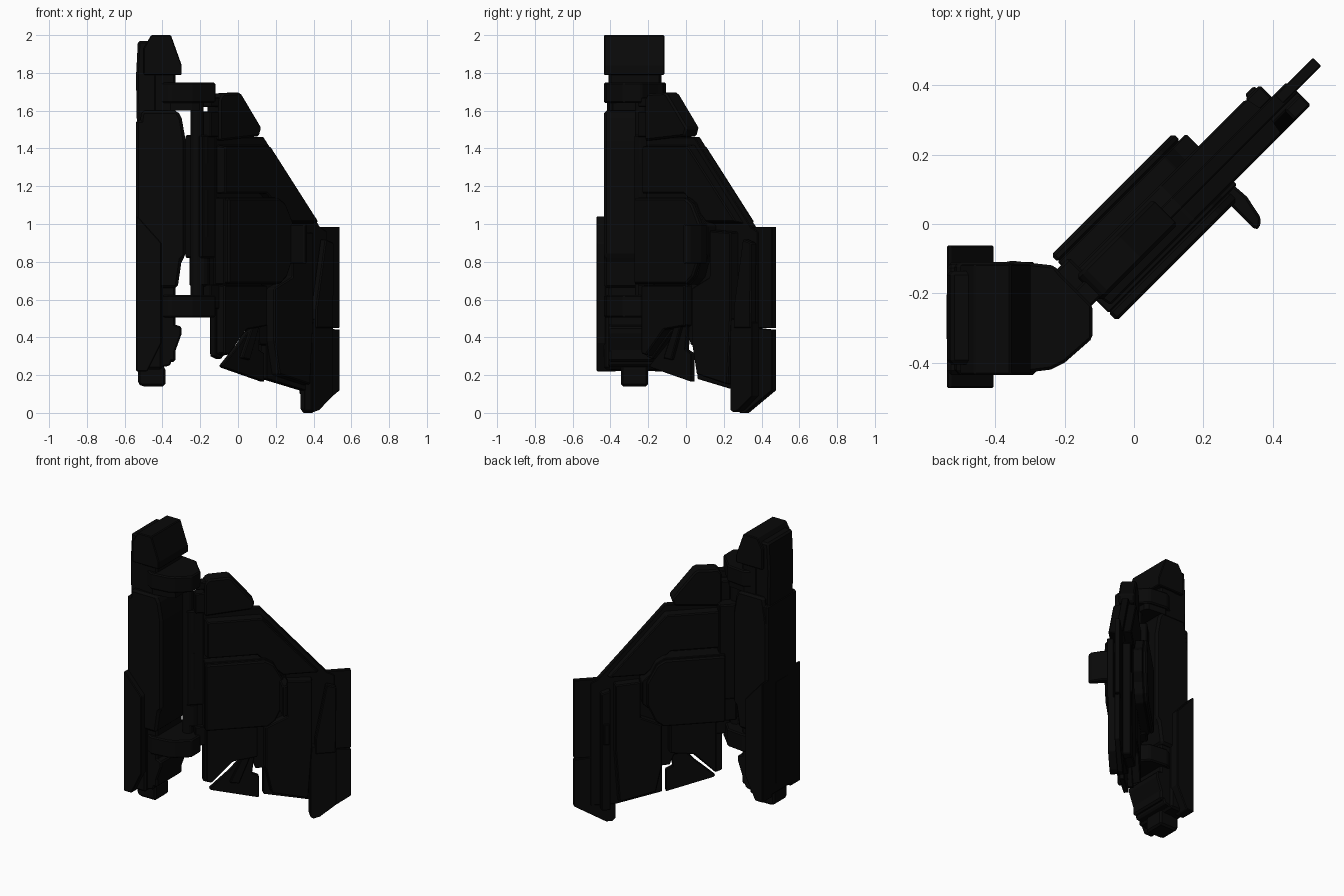
import bpy, bmesh, math
from mathutils import Matrix, Vector

K = math.sqrt(0.5)


def material(name, v):
    m = bpy.data.materials.new(name)
    m.diffuse_color = (v, v, v, 1)
    return m


BLACK = material("matte black", 0.0025)


def frame(a, b, c):
    return Matrix((a, b, c)).transposed().to_4x4()


WING = frame((K, K, 0), (0, 0, 1), (K, -K, 0))    # span, height, thickness
WPLAN = frame((K, K, 0), (K, -K, 0), (0, 0, 1))   # span, thickness, height
SIDE = frame((1, 0, 0), (0, 0, 1), (0, -1, 0))    # x, height, depth toward front
PLAN = Matrix.Identity(4)                         # x, y, height


def prism(name, pts, lo, hi, fr, bevel=0.006, inset=0.0):
    """Extrude an outline from lo to hi in a frame; inset shrinks the hi cap."""
    bm = bmesh.new()
    cx = (min(p[0] for p in pts) + max(p[0] for p in pts)) / 2
    cy = (min(p[1] for p in pts) + max(p[1] for p in pts)) / 2
    sx = 1 - inset / (max(p[0] for p in pts) - cx)
    sy = 1 - inset / (max(p[1] for p in pts) - cy)
    a = [bm.verts.new(fr @ Vector((x, y, lo))) for x, y in pts]
    b = [bm.verts.new(fr @ Vector((cx + (x - cx) * sx, cy + (y - cy) * sy, hi))) for x, y in pts]
    bm.faces.new(a)
    bm.faces.new(b)
    for i in range(len(pts)):
        j = (i + 1) % len(pts)
        bm.faces.new((a[i], a[j], b[j], b[i]))
    bmesh.ops.recalc_face_normals(bm, faces=bm.faces)
    me = bpy.data.meshes.new(name)
    bm.to_mesh(me)
    bm.free()
    me.materials.append(BLACK)
    ob = bpy.data.objects.new(name, me)
    bpy.context.collection.objects.link(ob)
    if bevel:
        mod = ob.modifiers.new("edge", 'BEVEL')
        mod.width = bevel
        mod.segments = 1
        mod.limit_method = 'ANGLE'
    return ob


def rect(x0, x1, y0, y1):
    return [(x0, y0), (x1, y0), (x1, y1), (x0, y1)]


def tube(name, x, y, r, z0, z1):
    pts = [(x + r * math.cos(i * math.tau / 16), y + r * math.sin(i * math.tau / 16)) for i in range(16)]
    return prism(name, pts, z0, z1, PLAN, 0)


# Column: rear spine, core and bulged housing
prism("column_spine", rect(-.54, -.40, .23, 1.55), .115, .435, SIDE, .012)
prism("upper_spine", [(-.535, 1.5), (-.40, 1.5), (-.40, 1.79), (-.44, 1.97), (-.53, 1.97), (-.54, 1.78)],
      .135, .405, SIDE, .012)
prism("column_core", rect(-.45, -.33, .27, 1.82), .13, .41, SIDE, .012)
prism("column_housing", [(-.53, .66), (-.32, .66), (-.298, .81), (-.277, .83), (-.277, 1.44), (-.298, 1.56), (-.32, 1.6),
                         (-.51, 1.6), (-.54, 1.4), (-.54, .7)], .11, .435, SIDE, .02)
prism("column_cap", [(-.50, 1.79), (-.298, 1.79), (-.298, 1.84), (-.355, 2.0), (-.46, 2.0), (-.50, 1.93)],
      .115, .435, SIDE, .005)
prism("column_foot", [(-.52, .22), (-.36, .25), (-.298, .42), (-.298, .455), (-.34, .47), (-.52, .47)],
      .13, .41, SIDE, .008)
prism("tail_nozzle", [(-.53, .155), (-.51, .14), (-.385, .14), (-.385, .23), (-.40, .26), (-.53, .26)],
      .20, .345, SIDE, .012)

# Wide side panels wrapping the lower spine
for s in (-1, 1):
    ys = sorted((.2675 + s * .10, .2675 + s * .206))
    prism("column_side_panel", [(-.54, .22), (-.48, .22), (-.405, .37), (-.405, .9), (-.53, 1.04), (-.54, 1.04)],
          ys[0], ys[1], SIDE, .006)
prism("back_strip", rect(-.541, -.50, .3, 1.0), .20, .335, SIDE, .004)

# Hinge brackets, pin and knuckles
ARM = [(-.42, -.40), (-.42, -.14), (-.36, -.105), (-.23, -.12), (-.21, -.145), (-.12, -.235),
       (-.12, -.33), (-.20, -.40), (-.24, -.42), (-.36, -.435)]
for name, z0, z1 in (("upper_bracket", 1.64, 1.75), ("lower_bracket", .505, .625)):
    prism(name, ARM, z0, z1, PLAN, .008)
prism("upper_bracket_lip", [(x * .95 - .015, y * .9 - .027) for x, y in ARM if x < -.15], 1.6, 1.645, PLAN, 0)
tube("hinge_pin", -.217, -.235, .035, .6, 1.66)
prism("hinge_spine", rect(-.335, -.20, .82, 1.47), -.065, .06, WING, .008)
prism("hinge_spine_foot", rect(-.31, -.20, .67, .83), -.06, .05, WING, .008)
for z0, z1 in ((.68, .82), (.93, 1.18), (1.32, 1.46)):
    tube("hinge_knuckle", -.20, -.215, .052, z0, z1)
for z0, z1 in ((1.46, 1.595), (1.62, 1.67), (.55, .68)):
    prism("hinge_post", rect(-.285, -.16, z0, z1), .015, .08, WING)

# Wing core plate with the full outline
prism("wing_core", [(-.233, .30), (-.19, .285), (-.04, .43), (.07, .43), (.10, .36), (.148, .36), (.148, .18),
                    (.44, .118), (.60, .12), (.60, .96), (.55, .985), (.128, 1.46), (.075, 1.46), (-.233, 1.46)],
      .022, .066, WING, .004)
prism("wing_shoulder", [(-.225, 1.44), (.075, 1.465), (.092, 1.51), (-.055, 1.685), (-.075, 1.695), (-.20, 1.69), (-.225, 1.66)],
      -.012, .09, WING, .01)

# Wing tip plate, its lower shoe and fins
prism("wing_tip", [(.52, .45), (.704, .45), (.704, .985), (.55, .985), (.52, .96)], .026, .059, WING, .003)
prism("wing_tip_shoe", [(.44, .02), (.46, .0), (.50, .0), (.704, .12), (.704, .44), (.44, .46)], .026, .06, WING, .003)
prism("tip_front_shoe", [(.44, .015), (.46, .005), (.50, .015), (.603, .09), (.603, .48), (.44, .5)], .058, .11, WING, .003)
prism("tip_fin", [(.47, .45), (.60, .45), (.603, .9), (.54, .92), (.47, .55)], .074, .118, WING, .006)
prism("tip_back_fin", [(.48, .10), (.54, .10), (.54, .9), (.48, .92)], -.027, .026, WING, .006)

# Layered armour on both faces
UPPER = [(-.225, 1.16), (.10, 1.16), (.27, 1.0), (.50, 1.0), (.13, 1.42), (-.225, 1.42)]
INNER = [(-.225, .31), (-.19, .30), (-.05, .44), (.11, .46), (.11, .68), (-.225, .68)]
OUTER = [(.19, .20), (.43, .145), (.455, .5), (.455, .96), (.29, .97), (.29, .72), (.15, .66), (.15, .38)]
for label, a, b in (("front", .055, .118), ("back", .03, -.027)):
    prism(label + "_upper_armour", UPPER, a, b, WING, .006, .012)
    prism(label + "_inner_armour", [(max(x, -.195), z) for x, z in INNER] if label == "back" else INNER,
          a, b, WING, .006, .006)
    prism(label + "_outer_armour", OUTER, a, b, WING, .006, .006)

# Raised pods on both faces
POD = [(-.233, .68), (.16, .68), (.21, .72), (.235, .79), (.29, .84), (.29, .99), (.235, 1.04), (.20, 1.11), (.15, 1.14), (-.233, 1.14)]
for label, a, b, c in (("front", .06, .13, .163), ("back", .03, -.078, -.1055)):
    prism(label + "_pod", POD, a, b, WING, .004)
    prism(label + "_pod_cover", [(min(x, .265), .91 + (z - .91) * .985) for x, z in POD if x != .235],
          b - math.copysign(.003, b), c, WING, .009)

# Knob on the front pod and small sensor on the back
prism("front_knob", [(.235, .12), (.235, .259), (.248, .265), (.271, .247), (.286, .175), (.282, .12)],
      .79, 1.0, WPLAN, .008)
prism("back_sensor", rect(.485, .53, .55, .70), -.02, -.037, WING, .004, .006)

# Lower flap with its solid hinge neck and diagonal strut
prism("lower_flap", [(-.195, .25), (-.185, .24), (.118, .165), (.118, .315), (.075, .335), (.09, .46), (.03, .46),
                     (-.03, .405), (-.06, .37)], .05, .082, WING, .004)
prism("flap_strut", [(-.07, .29), (-.01, .28), (.065, .47), (.02, .48)], .075, .103, WING, .005)
